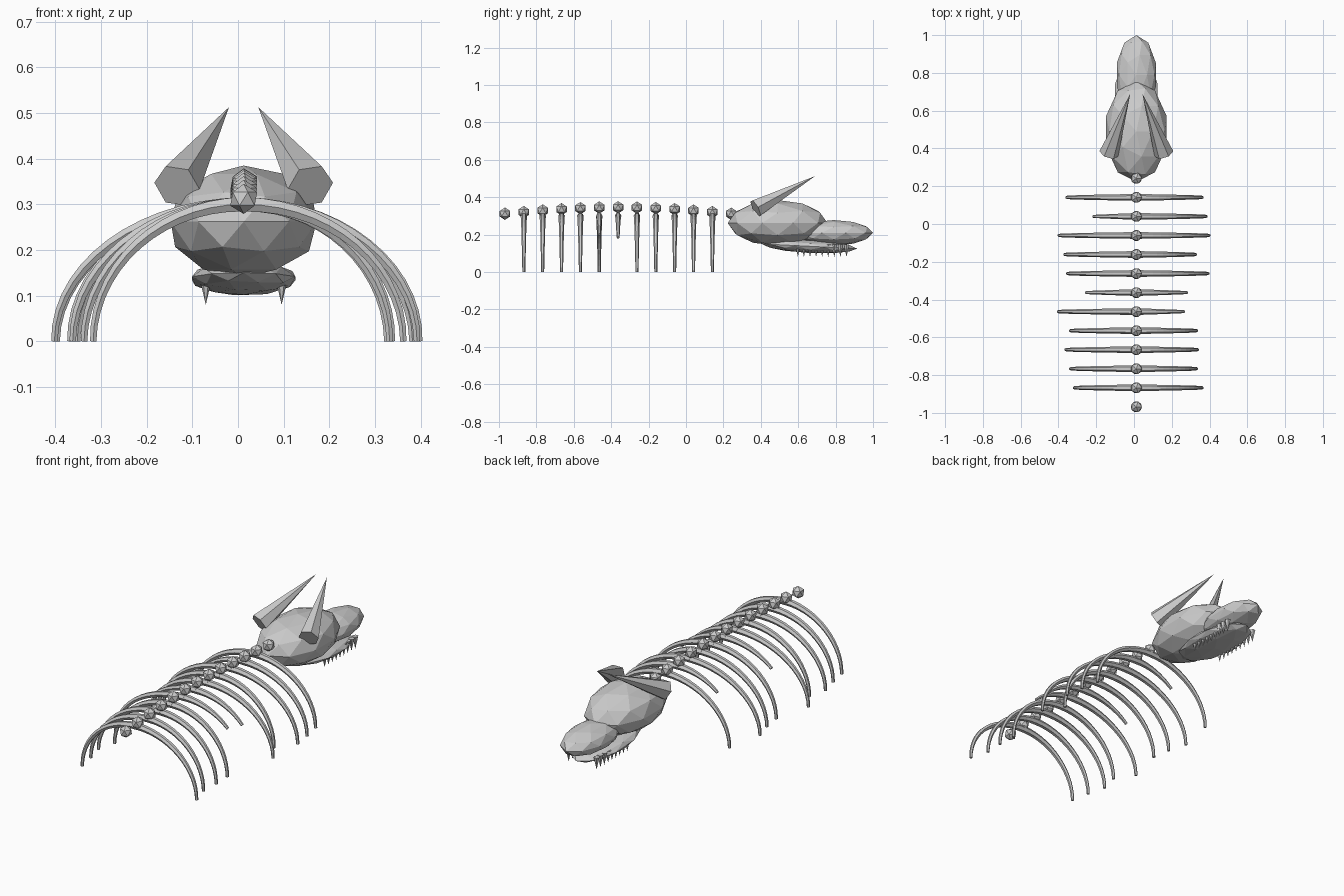
import bpy, bmesh, math
from mathutils import Vector, Matrix

if "Cube" in bpy.data.objects:
    bpy.data.objects.remove(bpy.data.objects["Cube"])

CX = 0.0125  # centre line of the skeleton


def finish(bm, name):
    bmesh.ops.recalc_face_normals(bm, faces=bm.faces)
    me = bpy.data.meshes.new(name)
    bm.to_mesh(me)
    bm.free()
    ob = bpy.data.objects.new(name, me)
    bpy.context.collection.objects.link(ob)
    return ob


def ico(name, loc, scale, sub, tilt=0.0):
    bm = bmesh.new()
    m = (Matrix.Translation(loc) @ Matrix.Rotation(tilt, 4, 'X')
         @ Matrix.Diagonal((*scale, 1)))
    bmesh.ops.create_icosphere(bm, subdivisions=sub, radius=1, matrix=m)
    return finish(bm, name)


def sweep(name, path, radii, sides, ref):
    """Tapered tube along a path; ref gives the direction of the first corner."""
    bm = bmesh.new()
    pts = [Vector(p) for p in path]
    rings = []
    for i, p in enumerate(pts):
        t = (pts[min(i + 1, len(pts) - 1)] - pts[max(i - 1, 0)]).normalized()
        u = Vector(ref)
        u = (u - t * u.dot(t)).normalized()
        v = t.cross(u)
        rings.append([bm.verts.new(p + radii[i] * (u * math.cos(a) + v * math.sin(a)))
                      for a in (2 * math.pi * k / sides for k in range(sides))])
    for a, b in zip(rings, rings[1:]):
        for k in range(sides):
            n = (k + 1) % sides
            bm.faces.new((a[k], a[n], b[n], b[k]))
    bm.faces.new(rings[0])
    bm.faces.new(rings[-1])
    bmesh.ops.remove_doubles(bm, verts=bm.verts, dist=0.0003)
    return finish(bm, name)


# Spine: arched row of vertebrae
for i in range(13):
    z = 0.312 + 0.034 * math.sin(math.pi * i / 12)
    ico(f"vertebra_{i}", (CX, -0.968 + 0.1008 * i, z), (0.033,) * 3, 1)

# Ribs: reach to left and right, and the sweep in degrees (under 90 = broken)
ribs = [(.325, .37, 90, 90), (.345, .34, 90, 90), (.37, .345, 90, 90),
        (.345, .34, 90, 90), (.41, .36, 90, 48), (.36, .36, 47, 52),
        (.36, .40, 90, 90), (.375, .335, 90, 90), (.405, .405, 90, 90),
        (.33, .39, 43, 90), (.365, .37, 90, 90)]
for i, (left, right, al, ar) in enumerate(ribs):
    y = -0.867 + 0.1008 * i
    for side, reach, deg in ((-1, left + CX, al), (1, right - CX, ar)):
        n = 14
        path, radii = [], []
        for k in range(n + 1):
            a = math.radians(deg) * k / n
            path.append((CX + side * (reach - 0.008) * math.sin(a), y, 0.3 * math.cos(a)))
            radii.append(0.018 - 0.010 * k / n)
        sweep(f"rib_{i}_{'left' if side < 0 else 'right'}", path, radii, 6, (0, 1, 0))

# Skull
ico("cranium", (CX, 0.49, 0.262), (0.168, 0.267, 0.123), 2)
ico("snout", (CX, 0.79, 0.21), (0.108, 0.21, 0.068), 2)
ico("lower_jaw", (CX, 0.66, 0.138), (0.119, 0.255, 0.036), 2, -0.05)

# Horns and teeth, mirrored about the centre line
for s, tag in ((-1, "left"), (1, "right")):
    sweep(f"horn_{tag}", [(CX + s * 0.146, 0.372, 0.340), (CX + s * 0.032, 0.69, 0.513)],
          [0.052, 0.0001], 6, (1, 0, 0))
    for k in range(9):
        y = 0.598 + 0.0325 * k
        sweep(f"tooth_{tag}_{k}", [(CX + s * 0.083, y, 0.148), (CX + s * 0.083, y, 0.08)],
              [0.016, 0.0001], 6, (1, 0, 0))
